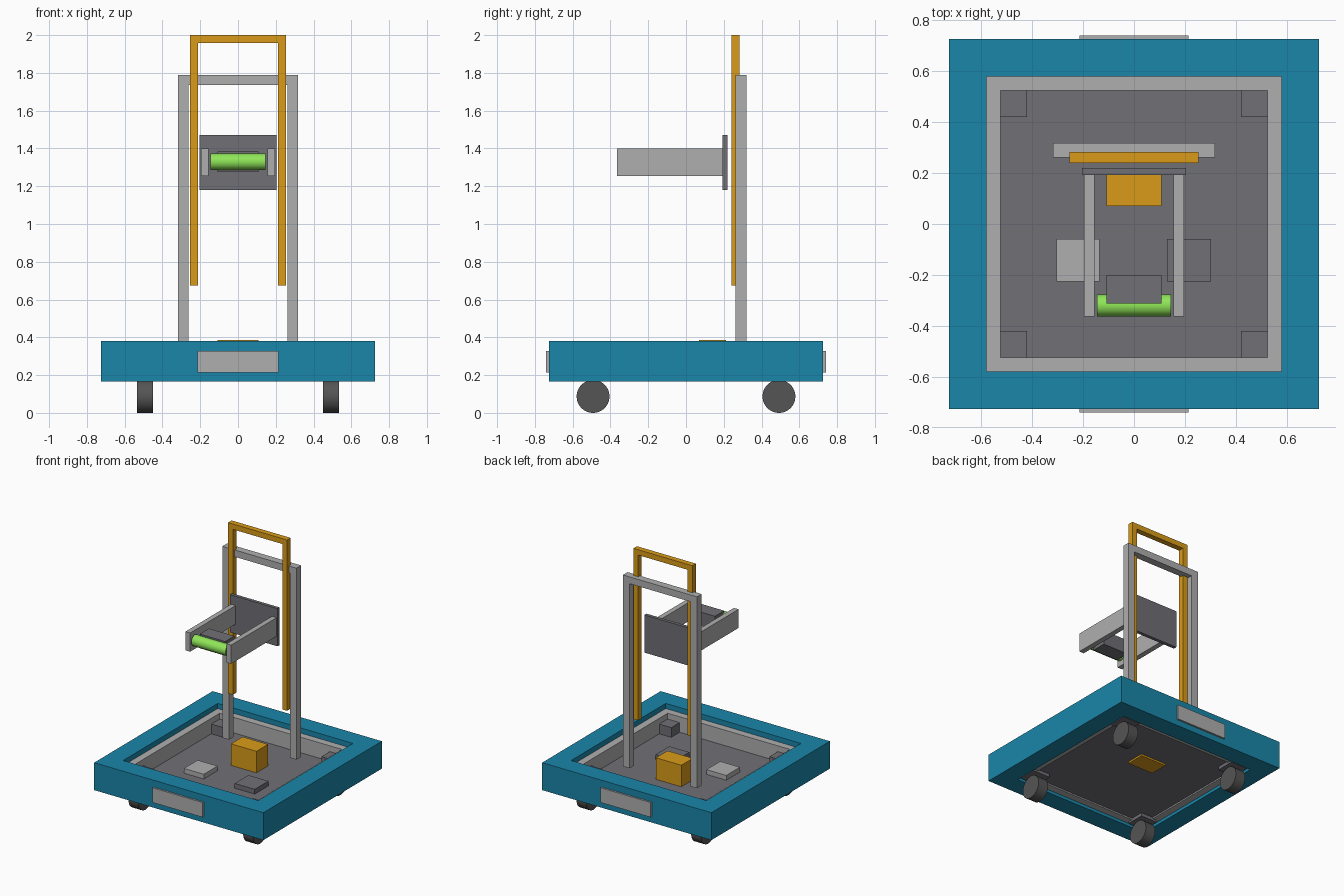
import bpy, bmesh, math

if "Cube" in bpy.data.objects:
    bpy.data.objects.remove(bpy.data.objects["Cube"])


def material(name, rgb):
    m = bpy.data.materials.new(name)
    m.diffuse_color = (*rgb, 1)
    m.use_nodes = True
    m.node_tree.nodes["Principled BSDF"].inputs["Base Color"].default_value = m.diffuse_color
    return m


BLUE = material("blue", (0.01, 0.24, 0.40))
GOLD = material("gold", (0.70, 0.33, 0.01))
GREEN = material("green", (0.28, 0.79, 0.10))
DARK = material("dark_grey", (0.16, 0.16, 0.18))
LIGHT = material("light_grey", (0.43, 0.43, 0.43))
RUBBER = material("rubber", (0.09, 0.09, 0.09))


def finish(bm, name, mat):
    bmesh.ops.recalc_face_normals(bm, faces=bm.faces)
    me = bpy.data.meshes.new(name)
    bm.to_mesh(me)
    bm.free()
    ob = bpy.data.objects.new(name, me)
    bpy.context.collection.objects.link(ob)
    me.materials.append(mat)
    return ob


def box(name, x, y, z, mat):
    """Box from three (min, max) ranges."""
    bm = bmesh.new()
    bmesh.ops.create_cube(bm, size=1)
    for v in bm.verts:
        v.co = [r[0] + (c + 0.5) * (r[1] - r[0]) for c, r in zip(v.co, (x, y, z))]
    return finish(bm, name, mat)


def ring(name, outer, inner, z, mat):
    """Square ring with an open centre."""
    bm = bmesh.new()
    corners = [(-1, -1), (1, -1), (1, 1), (-1, 1)]
    section = [(outer, z[0]), (outer, z[1]), (inner, z[1]), (inner, z[0])]
    loops = [[bm.verts.new((cx * r, cy * r, h)) for cx, cy in corners] for r, h in section]
    for i in range(4):
        a, b = loops[i], loops[(i + 1) % 4]
        for j in range(4):
            k = (j + 1) % 4
            bm.faces.new((a[j], a[k], b[k], b[j]))
    return finish(bm, name, mat)


def portal(name, half, width, y, z, bar, mat):
    """Upside-down U frame extruded along y."""
    i, t = half - width, z[1] - bar
    pts = [(-half, z[0]), (-half, z[1]), (half, z[1]), (half, z[0]),
           (i, z[0]), (i, t), (-i, t), (-i, z[0])]
    bm = bmesh.new()
    face = bm.faces.new([bm.verts.new((px, y[0], pz)) for px, pz in pts])
    ext = bmesh.ops.extrude_face_region(bm, geom=[face])
    verts = [g for g in ext["geom"] if isinstance(g, bmesh.types.BMVert)]
    bmesh.ops.translate(bm, verts=verts, vec=(0, y[1] - y[0], 0))
    return finish(bm, name, mat)


def cylinder(name, center, radius, length, mat):
    """Smooth cylinder along x."""
    bpy.ops.mesh.primitive_cylinder_add(vertices=48, radius=radius, depth=length,
                                        location=center, rotation=(0, math.pi / 2, 0))
    ob = bpy.context.object
    ob.name = name
    ob.data.materials.append(mat)
    bpy.ops.object.shade_smooth_by_angle()
    return ob


# Base: bumper, inner frame, deck and end panels
ring("bumper", 0.726, 0.58, (0.167, 0.38), BLUE)
ring("base_frame", 0.58, 0.524, (0.19, 0.34), LIGHT)
box("deck", (-0.525, 0.525), (-0.525, 0.525), (0.20, 0.22), DARK)
for s, side in ((-1, "front"), (1, "back")):
    y = sorted((s * 0.70, s * 0.74))
    box(side + "_panel", (-0.215, 0.215), y, (0.213, 0.327), LIGHT)

# Casters: mounting block and wheel at each corner
for sx in (-1, 1):
    for sy in (-1, 1):
        x, y = sx * 0.492, sy * 0.492
        box("caster_block", (x - 0.071, x + 0.071), (y - 0.071, y + 0.071), (0.175, 0.295), DARK)
        cylinder("caster_wheel", (x, y, 0.087), 0.087, 0.085, RUBBER)

# Deck equipment
box("battery", (-0.109, 0.109), (0.07, 0.213), (0.187, 0.387), GOLD)
box("left_controller", (-0.305, -0.135), (-0.226, -0.058), (0.215, 0.257), LIGHT)
box("right_controller", (0.13, 0.302), (-0.226, -0.058), (0.215, 0.257), DARK)

# Lifting masts
portal("outer_mast", 0.318, 0.057, (0.262, 0.319), (0.305, 1.79), 0.053, LIGHT)
portal("inner_mast", 0.253, 0.041, (0.24, 0.283), (0.675, 2.0), 0.042, GOLD)

# Carriage with arms, sensor and roller
box("carriage_plate", (-0.204, 0.204), (0.193, 0.219), (1.18, 1.472), DARK)
for s, side in ((-1, "left"), (1, "right")):
    x = sorted((s * 0.156, s * 0.196))
    box(side + "_arm", x, (-0.364, 0.218), (1.255, 1.4), LIGHT)
box("sensor_box", (-0.109, 0.109), (-0.313, -0.2), (1.275, 1.385), DARK)
cylinder("roller", (0, -0.32, 1.33), 0.043, 0.292, GREEN)
